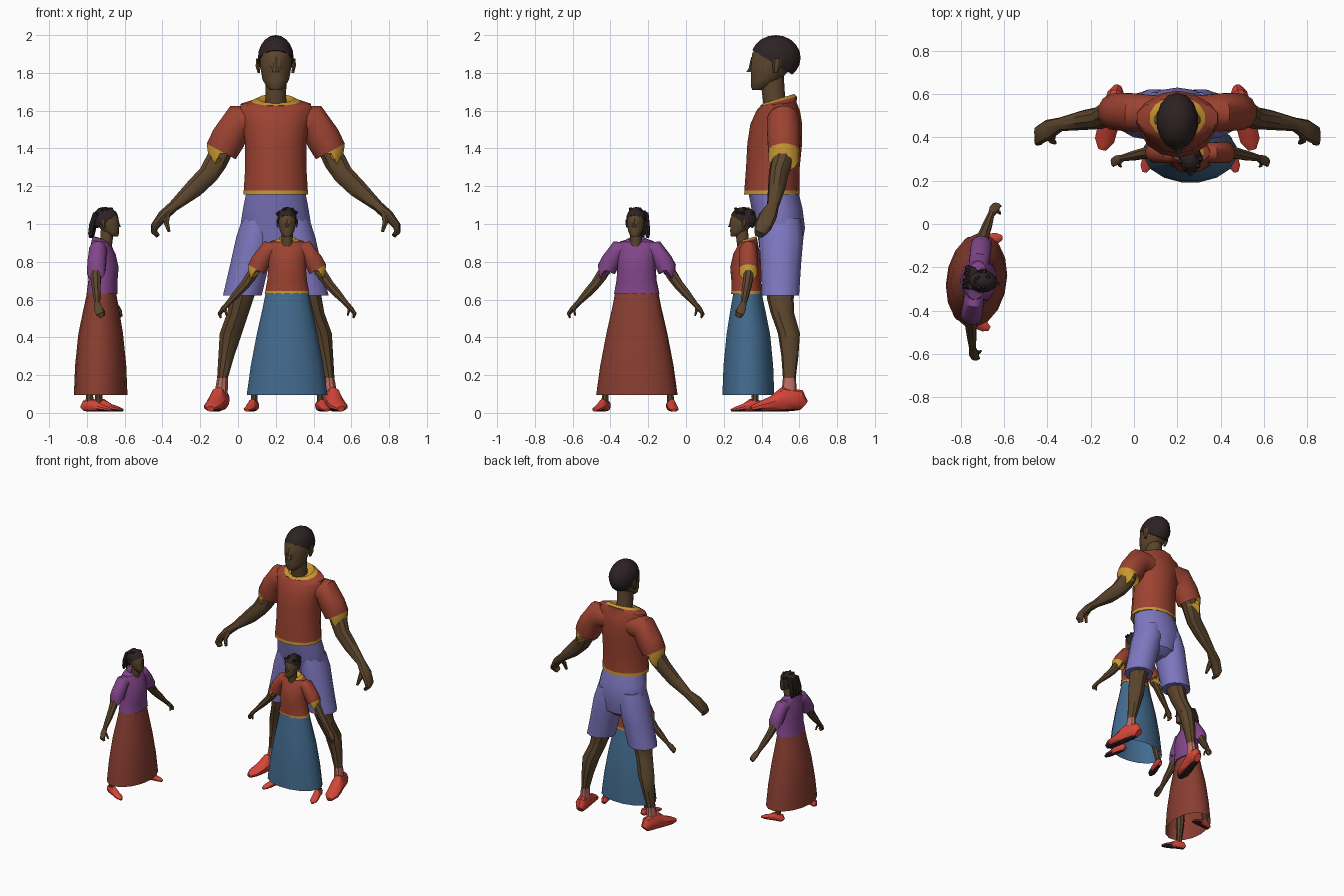
import bpy, bmesh, math, random
from mathutils import Matrix, Vector

random.seed(4)
X, Y, Z = Vector((1, 0, 0)), Vector((0, 1, 0)), Vector((0, 0, 1))


def mat(name, *rgb):
    m = bpy.data.materials.new(name)
    m.diffuse_color = (*rgb, 1)
    return m


SKIN = mat("brown_skin", .105, .06, .026)
HAIR = mat("dark_hair", .026, .016, .017)
SHIRT = mat("rust_cloth", .33, .055, .03)
TRIM = mat("yellow_trim", .58, .31, .03)
SHORTS = mat("lavender_cloth", .21, .185, .53)
BLUE = mat("blue_cloth", .055, .145, .27)
PURPLE = mat("purple_cloth", .22, .06, .25)
RED = mat("brick_cloth", .25, .048, .03)
SHOE = mat("red_shoe", .66, .06, .04)
SOCK = mat("pink_sock", .50, .16, .13)

place = Matrix()


def finish(name, bm, mats):
    bmesh.ops.recalc_face_normals(bm, faces=bm.faces)
    bm.transform(place)
    me = bpy.data.meshes.new(name)
    bm.to_mesh(me)
    bm.free()
    for m in mats:
        me.materials.append(m)
    ob = bpy.data.objects.new(name, me)
    bpy.context.collection.objects.link(ob)
    return ob


def loft(name, stations, mats, n=12, ref=Y, flat=False, open_start=False, sole=False):
    """Skin elliptical rings (x, y, z, a, b, material, tilt) along a path."""
    bm = bmesh.new()
    st = [tuple(s) + (0,) * (7 - len(s)) for s in stations]
    pts = [Vector(s[:3]) for s in st]
    rings = []
    for i, (x, y, z, a, b, mi, tilt) in enumerate(st):
        t = Z
        if not flat:
            d0 = pts[i] - pts[max(i - 1, 0)]
            d1 = pts[min(i + 1, len(pts) - 1)] - pts[i]
            t = (d0.normalized() + d1.normalized()).normalized()
        v = (ref - t * ref.dot(t)).normalized()
        u = v.cross(t)
        ring = []
        for k in range(n):
            an = 2 * math.pi * (k + .5) / n
            off = u * a * math.cos(an) + v * b * math.sin(an)
            ring.append(bm.verts.new(pts[i] + off + Z * tilt * off.y))
        rings.append(ring)
    for i in range(len(rings) - 1):
        for k in range(n):
            j = (k + 1) % n
            f = bm.faces.new((rings[i][k], rings[i][j], rings[i + 1][j], rings[i + 1][k]))
            f.material_index = st[i][5]
    if not open_start:
        bm.faces.new(rings[0]).material_index = st[0][5]
    bm.faces.new(rings[-1]).material_index = st[-1][5]
    if sole:
        bmesh.ops.recalc_face_normals(bm, faces=bm.faces)
        for f in bm.faces:
            if f.normal.z < -.75:
                f.material_index = 1
    return finish(name, bm, mats)


def sided(name, stations, mats, **kw):
    """Build a part on both sides of the body."""
    for s, side in ((1, "left"), (-1, "right")):
        loft(f"{name}_{side}", [(p[0] * s,) + tuple(p[1:]) for p in stations], mats, **kw)


def head(who, cy, top, k):
    """Neck, face, nose, ears and hair cap; k scales the head."""
    def S(*rows):
        return [(x * k, cy + y * k, top + z * k, a * k, b * k) for x, y, z, a, b in rows]
    loft(who + "_neck", S((0, .0, -.40, .062, .062), (0, -.01, -.33, .057, .062),
                          (0, -.02, -.22, .058, .065)), [SKIN], flat=True)
    loft(who + "_face", S((0, -.095, -.29, .03, .03), (0, -.082, -.275, .05, .05),
                          (0, -.052, -.235, .073, .082), (0, -.022, -.17, .085, .112),
                          (0, -.01, -.10, .09, .12), (0, 0, -.05, .075, .10)), [SKIN], flat=True)
    loft(who + "_nose", S((0, -.13, -.195, .022, .026), (0, -.125, -.175, .016, .018),
                          (0, -.122, -.115, .008, .008)), [SKIN], n=6, flat=True)
    sided(who + "_ear", S((.09, 0, -.20, .008, .012), (.096, .005, -.165, .012, .022),
                          (.098, .008, -.125, .008, .022)), [SKIN], n=6, flat=True)
    bm = bmesh.new()
    bmesh.ops.create_uvsphere(bm, u_segments=14, v_segments=10, radius=1)
    bm.transform(Matrix.Translation((0, cy, top - .12 * k)) @
                 Matrix.Diagonal((.097 * k, .132 * k, .12 * k, 1)))
    # hairline runs from the brow down to the nape
    cut = bmesh.ops.bisect_plane(bm, geom=bm.verts[:] + bm.edges[:] + bm.faces[:],
                                 plane_co=(0, cy - .12 * k, top - .082 * k),
                                 plane_no=(0, .52, .85), clear_inner=True)
    edges = [e for e in cut["geom_cut"] if isinstance(e, bmesh.types.BMEdge)]
    bmesh.ops.edgeloop_fill(bm, edges=edges)
    finish(who + "_hair", bm, [HAIR])


def shoe(heel, toe, w, h, who):
    """Shoe lofted from heel to toe with a dark sole."""
    rows = [(0, .5, .5), (.1, .85, .9), (.38, .9, 1), (.6, 1, .62), (.85, .95, .4), (1, .4, .22)]
    st = [(heel[0] + (toe[0] - heel[0]) * f, heel[1] + (toe[1] - heel[1]) * f,
           .006 + h * q, w * p, h * q) for f, p, q in rows]
    sided(who + "_shoe", st, [SHOE, HAIR], n=10, ref=Z, sole=True)


# ---- tall man ----
place = Matrix.Translation((.2, .5, 0))
loft("man_shirt", [(0, -.045, 1.155, .176, .147, 1), (0, -.045, 1.178, .174, .146, 0),
                   (0, -.04, 1.30, .166, .142), (0, -.03, 1.43, .166, .145),
                   (0, -.022, 1.53, .18, .137), (0, -.012, 1.60, .195, .115),
                   (0, -.01, 1.635, .19, .095, 0, .1), (0, -.01, 1.65, .13, .098, 1, .25),
                   (0, -.008, 1.664, .098, .08, 1, .3), (0, -.01, 1.65, .05, .05, 1, .3)],
     [SHIRT, TRIM], n=14, flat=True)
sided("man_sleeve", [(.09, .01, 1.545, .085, .085), (.195, .015, 1.543, .096, .09),
                     (.25, .018, 1.455, .095, .09), (.289, .018, 1.384, .09, .085, 1),
                     (.305, .018, 1.354, .089, .083, 1), (.300, .018, 1.363, .06, .06, 1)],
      [SHIRT, TRIM])
sided("man_arm", [(.27, .015, 1.42, .06, .06), (.315, .01, 1.33, .062, .06),
                  (.355, -.01, 1.265, .056, .052), (.43, -.02, 1.19, .052, .046),
                  (.54, -.04, 1.095, .03, .032), (.595, -.065, 1.045, .03, .048),
                  (.64, -.09, .99, .022, .046), (.645, -.105, .96, .016, .036),
                  (.625, -.112, .938, .012, .024)], [SKIN], n=10)
sided("man_thumb", [(.575, -.07, 1.06, .02, .02), (.58, -.115, 1.01, .016, .016),
                    (.565, -.125, .96, .009, .009)], [SKIN], n=6)
loft("man_shorts_seat", [(0, .0, .82, .06, .06), (0, .0, .86, .14, .11), (0, .002, .98, .194, .128),
                         (0, -.018, 1.08, .178, .135), (0, -.04, 1.18, .158, .132)],
     [SHORTS], n=14, flat=True)
sided("man_shorts_leg", [(.09, .0, 1.03, .09, .11), (.105, .004, .93, .108, .122),
                         (.135, .002, .8, .107, .112), (.177, 0, .622, .106, .102)],
      [SHORTS], flat=True)
sided("man_leg", [(.15, .0, .72, .075, .08), (.182, .0, .60, .066, .07), (.2, .01, .53, .06, .062),
                  (.238, .045, .42, .062, .058), (.262, .05, .30, .044, .045),
                  (.282, .047, .185, .03, .034, 1), (.286, .047, .14, .034, .038, 1),
                  (.288, .047, .08, .034, .04, 1)], [SKIN, SOCK], n=10, flat=True)
shoe((.278, .122), (.346, -.155), .05, .066, "man")
head("man", -.025, 2.0, 1)


# ---- two women in long skirts ----
def woman(who, top_mat, trim_mat, skirt_mat):
    loft(who + "_skirt", [(0, 0, .095, .218, .14), (0, 0, .25, .196, .134),
                          (0, 0, .42, .163, .117), (0, -.003, .55, .133, .093),
                          (0, -.005, .65, .113, .073)], [skirt_mat], n=16, flat=True, open_start=True)
    loft(who + "_blouse", [(0, -.008, .63, .122, .083, 1), (0, -.008, .644, .119, .082),
                           (0, -.012, .70, .108, .078), (0, -.014, .77, .102, .082),
                           (0, -.008, .84, .103, .072), (0, -.002, .885, .108, .055),
                           (0, 0, .908, .09, .048, 0, .1), (0, 0, .914, .062, .046, 1, .25),
                           (0, 0, .923, .046, .04, 1, .3), (0, 0, .91, .02, .02, 1, .3)],
         [top_mat, trim_mat], n=14, flat=True)
    sided(who + "_sleeve", [(.05, 0, .86, .045, .045), (.10, 0, .862, .052, .048),
                            (.138, 0, .805, .052, .05), (.163, 0, .76, .052, .05, 1),
                            (.173, 0, .744, .051, .049, 1), (.168, 0, .752, .03, .03, 1)],
          [top_mat, trim_mat])
    sided(who + "_arm", [(.15, 0, .79, .03, .03), (.19, 0, .725, .031, .03),
                         (.222, -.006, .68, .027, .026), (.262, -.015, .635, .024, .023),
                         (.312, -.025, .58, .015, .016), (.338, -.035, .552, .014, .024),
                         (.358, -.045, .525, .01, .022), (.352, -.055, .507, .006, .014)], [SKIN], n=8)
    sided(who + "_thumb", [(.325, -.035, .565, .01, .01), (.327, -.06, .54, .008, .008),
                           (.32, -.065, .515, .005, .005)], [SKIN], n=6)
    sided(who + "_leg", [(.07, 0, .6, .045, .05), (.12, .01, .35, .034, .036),
                         (.155, .03, .2, .028, .03), (.174, .035, .09, .018, .02),
                         (.176, .035, .05, .02, .022)], [SKIN], n=8, flat=True)
    shoe((.166, .075), (.212, -.09), .028, .034, who)
    head(who, -.025, 1.09, .54)
    # short tufts over the hair cap
    for i in range(12):
        a, e = i * 2.4, random.uniform(.35, 1.2)
        d = Vector((math.cos(a) * math.cos(e), math.sin(a) * math.cos(e), math.sin(e)))
        if d.y < -.5:
            continue
        c = Vector((d.x * .05, -.025 + d.y * .068, 1.025 + d.z * .06))
        tip = c + Vector((d.x * .014, d.y * .014 - .01, .008))
        loft(f"{who}_hair_tuft_{i}", [(*(c - d * .015), .02, .02), (*tip, .006, .006)], [HAIR], n=5,
             ref=Vector((.3, .8, .5)))


place = Matrix.Translation((.26, .33, 0))
woman("front_woman", SHIRT, TRIM, BLUE)
place = Matrix.Translation((-.727, -.26, 0)) @ Matrix.Rotation(math.radians(82), 4, 'Z')
woman("side_woman", PURPLE, PURPLE, RED)
# hanging braids
for i, x in enumerate((-.028, -.005, .02, .042)):
    loft(f"side_woman_braid_{i}", [(x, .02, 1.06, .018, .018), (x * 1.1, .042, 1.0, .017, .016),
                                   (x * 1.2, .05, .95, .014, .013), (x * 1.2, .052, .925, .007, .006)],
         [HAIR], n=7, flat=True)

# soft shading with crisp hems
for ob in bpy.context.scene.objects:
    ob.select_set(True)
    bpy.context.view_layer.objects.active = ob
bpy.ops.object.shade_smooth_by_angle(angle=math.radians(35))
